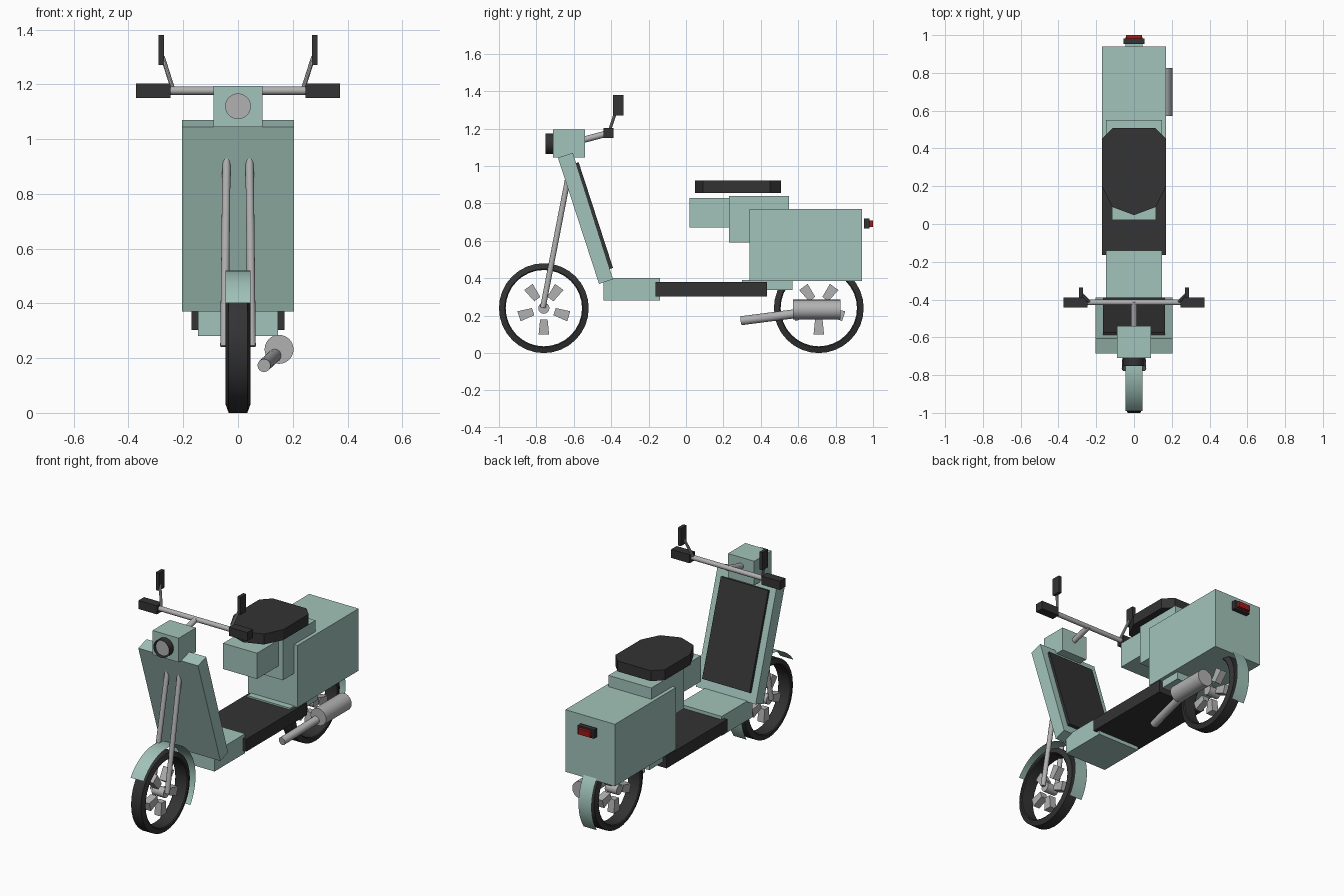
import bpy, bmesh, math
from mathutils import Vector, Matrix

if "Cube" in bpy.data.objects:
    bpy.data.objects.remove(bpy.data.objects["Cube"])


def material(name, rgb):
    m = bpy.data.materials.new(name)
    m.use_nodes = True
    m.diffuse_color = (*rgb, 1)
    m.node_tree.nodes["Principled BSDF"].inputs["Base Color"].default_value = (*rgb, 1)
    return m


GREEN = material("sage_green", (0.36, 0.55, 0.49))
BLACK = material("soft_black", (0.033, 0.033, 0.033))
METAL = material("metal_grey", (0.44, 0.44, 0.44))
RED = material("tail_red", (0.35, 0.01, 0.01))


def finish(name, bm, mat, smooth=False):
    bmesh.ops.recalc_face_normals(bm, faces=bm.faces)
    mesh = bpy.data.meshes.new(name)
    bm.to_mesh(mesh)
    bm.free()
    mesh.materials.append(mat)
    ob = bpy.data.objects.new(name, mesh)
    bpy.context.collection.objects.link(ob)
    if smooth:
        bpy.ops.object.select_all(action="DESELECT")
        ob.select_set(True)
        bpy.context.view_layer.objects.active = ob
        bpy.ops.object.shade_smooth_by_angle(angle=math.radians(35))
    return ob


def box(name, x, y, z, mat):
    """Box from (low, high) ranges."""
    bm = bmesh.new()
    lo, hi = Vector((x[0], y[0], z[0])), Vector((x[1], y[1], z[1]))
    size = Matrix.Diagonal((*(hi - lo), 1))
    bmesh.ops.create_cube(bm, size=1, matrix=Matrix.Translation((lo + hi) / 2) @ size)
    return finish(name, bm, mat)


def rod(name, a, b, r, mat, sides=16, caps=True):
    """Cylinder between two points."""
    a, b = Vector(a), Vector(b)
    bm = bmesh.new()
    turn = (b - a).to_track_quat("Z", "Y").to_matrix().to_4x4()
    bmesh.ops.create_cone(bm, cap_ends=caps, segments=sides, radius1=r, radius2=r,
                          depth=(b - a).length, matrix=Matrix.Translation((a + b) / 2) @ turn)
    return finish(name, bm, mat, True)


def prism(name, outline, axis, lo, hi, mat):
    """Extrude a flat outline along the x or z axis."""
    bm = bmesh.new()
    put = (lambda p, t: (t, *p)) if axis == "x" else (lambda p, t: (*p, t))
    face = bm.faces.new([bm.verts.new(put(p, lo)) for p in outline])
    new = bmesh.ops.extrude_face_region(bm, geom=[face])["geom"]
    bmesh.ops.translate(bm, verts=[v for v in new if isinstance(v, bmesh.types.BMVert)],
                        vec=put((0, 0), hi - lo))
    return finish(name, bm, mat)


def sweep(name, profile, start, end, steps, centre, mat, closed):
    """Revolve an (x, radius) profile about a wheel axle."""
    bm = bmesh.new()
    rows = []
    for i in range(steps + (not closed)):
        a = start + (end - start) * i / steps
        rows.append([bm.verts.new((x, centre[0] + r * math.cos(a), centre[1] + r * math.sin(a)))
                     for x, r in profile])
    n = len(profile)
    for i in range(steps):
        p, q = rows[i], rows[(i + 1) % len(rows)]
        for j in range(n if closed else n - 1):
            k = (j + 1) % n
            bm.faces.new((p[j], p[k], q[k], q[j]))
    return finish(name, bm, mat, True)


# Wheels with spokes and thin half-circle fenders
TYRE = [(-0.04, 0.204), (0.04, 0.204), (0.045, 0.21), (0.034, 0.24), (-0.034, 0.24), (-0.045, 0.21)]
for end, y in (("front", -0.76), ("rear", 0.71)):
    c = (y, 0.24)
    sweep(end + "_tyre", TYRE, 0, math.tau, 32, c, BLACK, True)
    sweep(end + "_fender", [(-0.045, 0.28), (0.045, 0.28)],
          math.radians(-35), math.radians(145), 24, c, GREEN, False)
    rod(end + "_hub", (-0.04, *c), (0.04, *c), 0.03, METAL)
    for i in range(5):
        a = math.radians(270 + 72 * i)
        ca, sa = math.cos(a), math.sin(a)
        blade = [(y + r * ca - w * sa, 0.24 + r * sa + w * ca)
                 for r, w in ((0.06, -0.02), (0.14, -0.028), (0.14, 0.028), (0.06, 0.02))]
        prism(f"{end}_spoke_{i + 1}", blade, "x", -0.022, 0.022, METAL)

# Leg shield and its padded rear panel
prism("leg_shield", [(-0.685, 1.045), (-0.605, 1.07), (-0.39, 0.395), (-0.465, 0.37)],
      "x", -0.205, 0.205, GREEN)
prism("shield_pad", [(-0.592, 1.015), (-0.574, 1.02), (-0.39, 0.455), (-0.412, 0.448)],
      "x", -0.163, 0.163, BLACK)

# Headlight
box("headlight_housing", (-0.09, 0.09), (-0.71, -0.54), (1.045, 1.195), GREEN)
rod("headlight_rim", (0, -0.752, 1.12), (0, -0.71, 1.12), 0.055, BLACK, 24, False)
rod("headlight_lens", (0, -0.74, 1.12), (0, -0.71, 1.12), 0.047, METAL, 24)

# Steering: bar, stem, and mirrored fork legs, grips and mirrors
rod("steering_stem", (0, -0.56, 1.137), (0, -0.41, 1.177), 0.017, METAL)
rod("handlebar", (-0.26, -0.415, 1.177), (0.26, -0.415, 1.177), 0.015, METAL)
for side, s in (("left", 1), ("right", -1)):
    rod(side + "_fork_leg", (s * 0.05, -0.765, 0.243), (s * 0.042, -0.632, 0.93), 0.015, METAL)
    box(side + "_grip", sorted((s * 0.247, s * 0.373)), (-0.442, -0.388), (1.15, 1.203), BLACK)
    rod(side + "_mirror_stem", (s * 0.237, -0.412, 1.18), (s * 0.275, -0.372, 1.3), 0.008, METAL, 10)
    box(side + "_mirror", sorted((s * 0.27, s * 0.291)), (-0.39, -0.335), (1.27, 1.38), BLACK)

# Floor and body boxes
box("front_floor", (-0.147, 0.147), (-0.44, -0.14), (0.28, 0.40), GREEN)
box("foot_deck", (-0.17, 0.17), (-0.163, 0.433), (0.303, 0.38), BLACK)
box("chassis", (-0.147, 0.147), (0.3, 0.57), (0.338, 0.39), GREEN)
box("rear_body", (-0.17, 0.17), (0.34, 0.94), (0.385, 0.77), GREEN)
box("seat_base", (-0.147, 0.147), (0.23, 0.55), (0.59, 0.84), GREEN)
box("seat_base_nose", (-0.116, 0.116), (0.02, 0.24), (0.67, 0.83), GREEN)

# Seat cushion
half = [(0.115, 0.507), (0.17, 0.45), (0.17, 0.2), (0.115, 0.09)]
prism("seat", half + [(0, 0.047)] + [(-x, y) for x, y in reversed(half)], "z", 0.857, 0.922, BLACK)

# Tail light
box("tail_light_case", (-0.056, 0.056), (0.953, 0.982), (0.665, 0.72), BLACK)
box("tail_light", (-0.042, 0.042), (0.975, 1.0), (0.675, 0.71), RED)

# Exhaust
rod("exhaust_pipe", (0.095, 0.295, 0.173), (0.14, 0.62, 0.215), 0.024, METAL)
rod("muffler", (0.15, 0.573, 0.232), (0.15, 0.825, 0.232), 0.053, METAL, 24)
